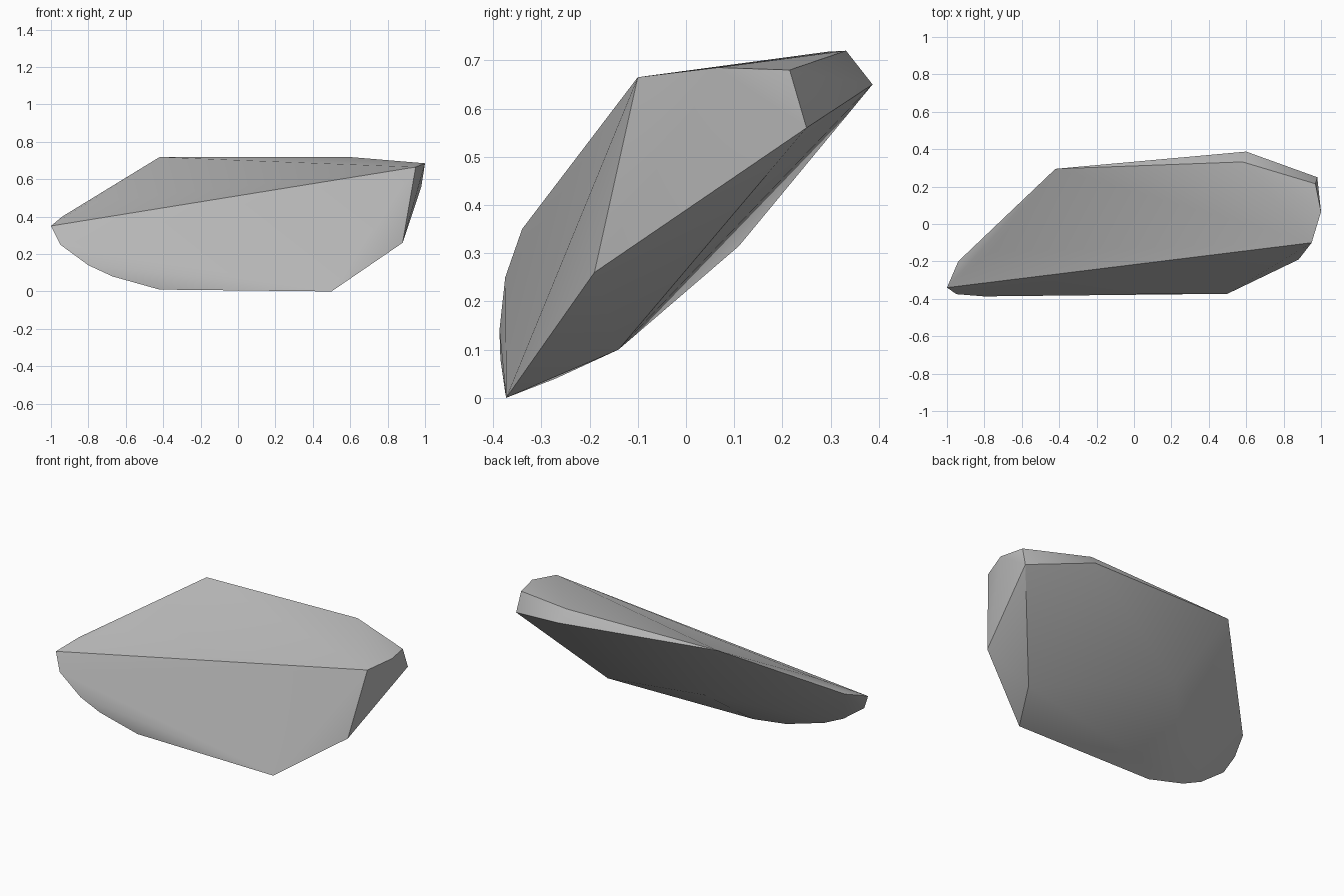
import bpy
import bmesh
import math

cube = bpy.data.objects.get("Cube")
if cube:
    bpy.data.objects.remove(cube, do_unlink=True)

# Stone colour
grey = (0.5, 0.5, 0.5, 1)
stone = bpy.data.materials.new("stone_grey")
stone.use_nodes = True
stone.diffuse_color = grey
stone.node_tree.nodes["Principled BSDF"].inputs["Base Color"].default_value = grey

# Corners of the chipped boulder, grouped by region
lower_front_rim = [(-1, -.34, .35), (-.95, -.375, .25), (-.8, -.387, .14),
                   (-.67, -.385, .08), (-.42, -.375, .01), (.5, -.373, 0)]
right_end = [(.88, -.19, .26), (.95, -.1, .665), (1, .065, .685),
             (.97, .215, .68), (.98, .25, .56)]
top_rear_rim = [(.58, .332, .72), (.6, .387, .65), (-.42, .295, .718),
                (-.94, -.2, .4), (-.77, -.15, .475)]
underside = [(-.27, -.27, .04), (.63, -.14, .1), (-.2, .11, .315)]

# Wrap the corners in a convex shell
bm = bmesh.new()
for corner in lower_front_rim + right_end + top_rear_rim + underside:
    bm.verts.new(corner)
bmesh.ops.convex_hull(bm, input=bm.verts)
loose = [v for v in bm.verts if not v.link_faces]
bmesh.ops.delete(bm, geom=loose, context='VERTS')
bmesh.ops.recalc_face_normals(bm, faces=bm.faces)

mesh = bpy.data.meshes.new("rock")
bm.to_mesh(mesh)
bm.free()
mesh.materials.append(stone)
rock = bpy.data.objects.new("rock", mesh)
bpy.context.collection.objects.link(rock)

# Soft facets with crisp ridges
bpy.ops.object.select_all(action='DESELECT')
rock.select_set(True)
bpy.context.view_layer.objects.active = rock
bpy.ops.object.shade_smooth_by_angle(angle=math.radians(30))
